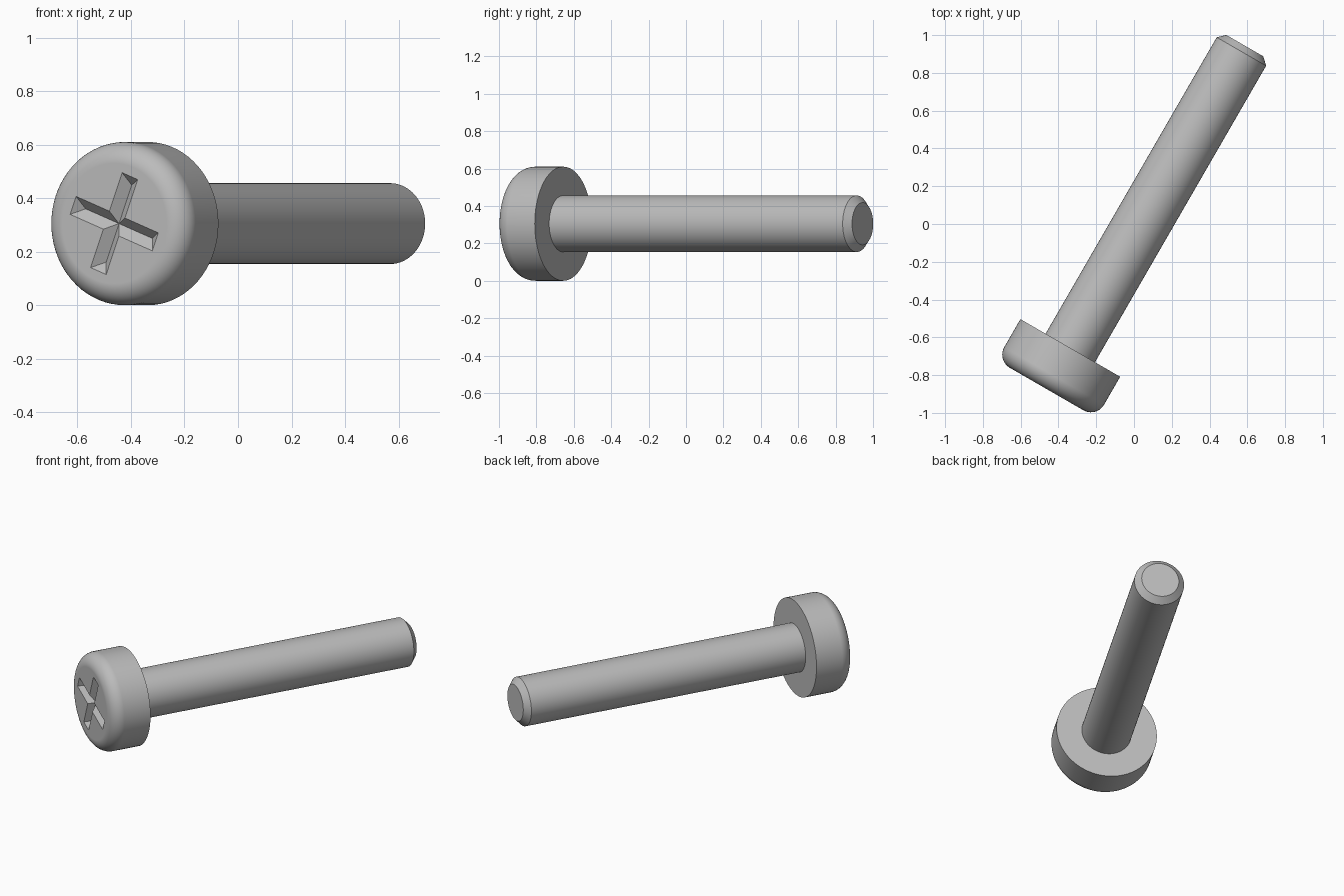
import bpy, bmesh, math
from mathutils import Matrix, Vector

cube = bpy.data.objects.get("Cube")
if cube:
    bpy.data.objects.remove(cube, do_unlink=True)

# Dimensions: local z runs along the screw from head to tip
HEAD_R, SHANK_R, TIP_R = 0.305, 0.151, 0.113
FACE, UNDER, CHAMFER, TIP = -0.988, -0.737, 1.075, 1.111
FILLET, GROOVE = 0.08, 0.036

# Lying pose: axis turned 30 degrees from +y towards +x
axis = Vector((0.5, math.sqrt(0.75), 0))
side = Vector((math.sqrt(0.75), -0.5, 0))
pose = Matrix((side, axis.cross(side), axis)).transposed().to_4x4()
pose.translation = side * 0.036 + Vector((0, 0, HEAD_R))

steel = bpy.data.materials.new("steel grey")
steel.use_nodes = True
steel.diffuse_color = (0.5, 0.5, 0.5, 1)
steel.node_tree.nodes["Principled BSDF"].inputs["Base Color"].default_value = (0.5, 0.5, 0.5, 1)


def add_object(name, bm):
    bmesh.ops.recalc_face_normals(bm, faces=bm.faces[:])
    mesh = bpy.data.meshes.new(name)
    bm.to_mesh(mesh)
    bm.free()
    mesh.materials.append(steel)
    obj = bpy.data.objects.new(name, mesh)
    bpy.context.collection.objects.link(obj)
    obj.matrix_world = pose
    return obj


def lathe(name, profile, segments=72):
    """Spin (radius, height) points round the axis and cap both ends."""
    bm = bmesh.new()
    verts = [bm.verts.new((r, 0, z)) for r, z in profile]
    edges = [bm.edges.new(pair) for pair in zip(verts, verts[1:])]
    bmesh.ops.spin(bm, geom=verts + edges, axis=(0, 0, 1), cent=(0, 0, 0),
                   angle=math.tau, steps=segments)
    bmesh.ops.remove_doubles(bm, verts=bm.verts[:], dist=1e-5)
    bmesh.ops.holes_fill(bm, edges=bm.edges[:], sides=0)
    return add_object(name, bm)


def groove_cutter(name, angle, half_length=0.19, rise=0.02):
    """V-shaped bar with sloping ends, reaching a little out of the face."""
    bm = bmesh.new()
    a, b = half_length + rise, GROOVE + rise
    for sx in (-1, 1):
        bm.verts.new((sx * (half_length - GROOVE), 0, FACE + GROOVE))
        for sy in (-1, 1):
            bm.verts.new((sx * a, sy * b, FACE - rise))
    bmesh.ops.convex_hull(bm, input=bm.verts[:])
    bmesh.ops.rotate(bm, verts=bm.verts[:], matrix=Matrix.Rotation(angle, 3, 'Z'))
    obj = add_object(name, bm)
    obj.hide_render = True
    return obj


def smooth(obj):
    bpy.ops.object.select_all(action='DESELECT')
    bpy.context.view_layer.objects.active = obj
    obj.select_set(True)
    bpy.ops.object.shade_smooth_by_angle(angle=math.radians(25))
    weighted = obj.modifiers.new("even_shading", 'WEIGHTED_NORMAL')
    weighted.keep_sharp = True


# Head: rounded front rim, flat underside
rim = []
for i in range(11):
    t = math.pi / 2 * i / 10
    rim.append((HEAD_R - FILLET + FILLET * math.sin(t), FACE + FILLET - FILLET * math.cos(t)))
head = lathe("head", rim + [(HEAD_R, UNDER)])

# Cross recess: two crossing grooves cut into the face
for i in range(2):
    cutter = groove_cutter("groove_cutter", math.radians(21 + 90 * i))
    cut = head.modifiers.new("groove", 'BOOLEAN')
    cut.operation, cut.solver, cut.object = 'DIFFERENCE', 'EXACT', cutter
    bpy.context.view_layer.objects.active = head
    bpy.ops.object.modifier_apply(modifier=cut.name)
    bpy.data.objects.remove(cutter, do_unlink=True)

# Shank: plain cylinder with a chamfered tip
shank = lathe("shank", [(SHANK_R, UNDER - 0.03), (SHANK_R, CHAMFER), (TIP_R, TIP)])

for part in (head, shank):
    smooth(part)
